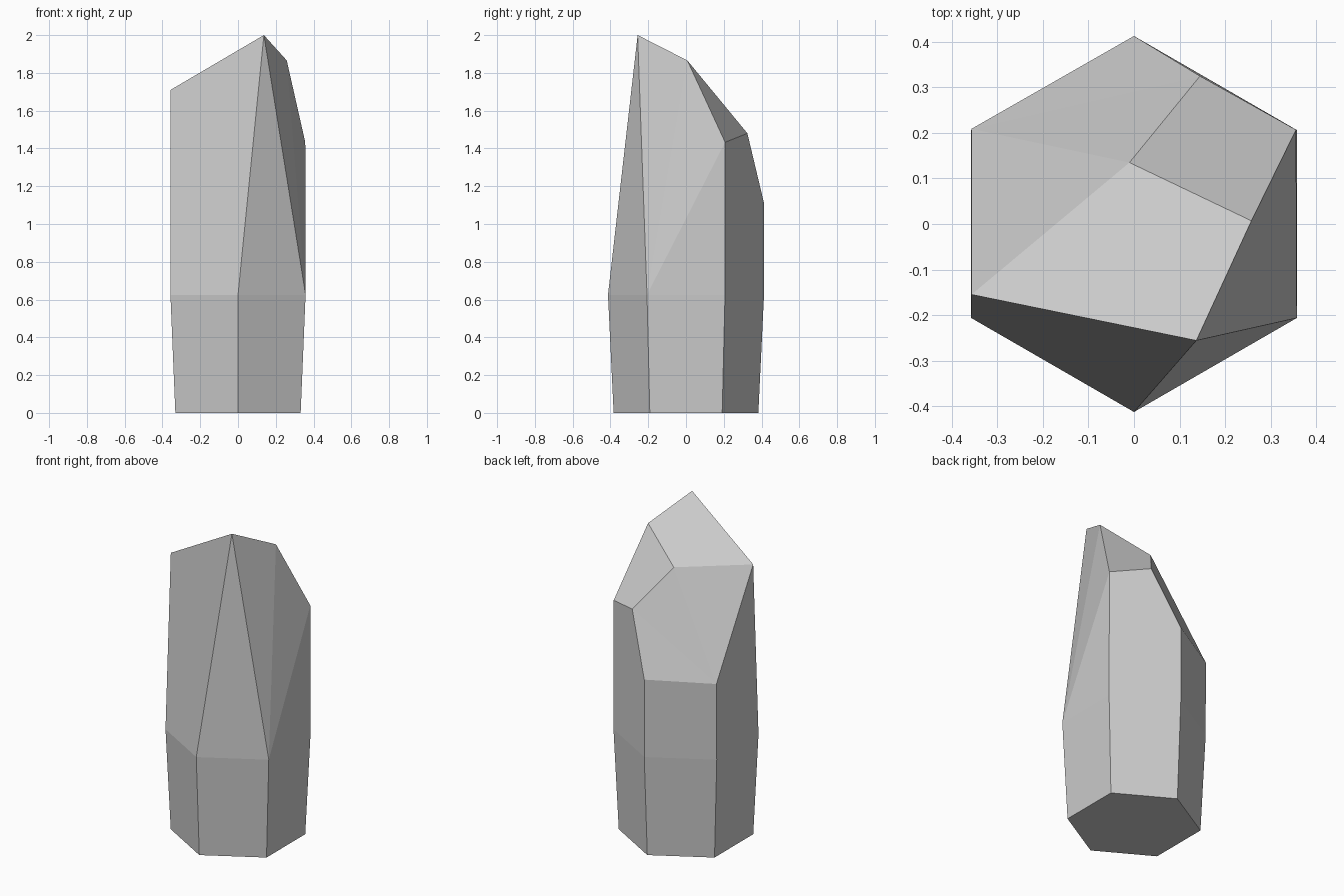
import bpy
import bmesh
import math

if "Cube" in bpy.data.objects:
    bpy.data.objects.remove(bpy.data.objects["Cube"])

bm = bmesh.new()


def hex_ring(radius, z):
    """Six corners, counter-clockwise from the front corner."""
    return [bm.verts.new((radius * math.cos(math.radians(a)),
                          radius * math.sin(math.radians(a)), z))
            for a in range(-90, 270, 60)]


# Tapered hexagonal shaft
base = hex_ring(0.383, 0.0)
belt = hex_ring(0.413, 0.625)
bm.faces.new(base[::-1])
for i in range(6):
    j = (i + 1) % 6
    bm.faces.new((base[i], base[j], belt[j], belt[i]))

# Corners of the slanted, chipped tip
peak, shoulder, right, chip, middle, left, back, back_left = [
    bm.verts.new(p) for p in (
        (0.137, -0.256, 2.0), (0.258, 0.007, 1.866), (0.356, 0.207, 1.433),
        (0.145, 0.325, 1.48), (-0.01, 0.135, 1.71), (-0.357, -0.155, 1.71),
        (0.0, 0.413, 1.11), (-0.357, 0.209, 1.10))]
front, front_r, back_r, rear, back_l, front_l = belt

for face in (
    # Sides above the belt
    (front, front_r, peak),
    (front_r, shoulder, peak), (front_r, right, shoulder),
    (front_r, back_r, right),
    (back_r, rear, back, chip, right),
    (rear, back_l, back_left, back),
    (back_l, front_l, left, back_left),
    (front_l, front, peak, left),
    # Top facets
    (peak, shoulder, middle, left),
    (shoulder, right, chip, middle),
    (chip, back, back_left),
    (chip, back_left, middle),
    (middle, back_left, left),
):
    bm.faces.new(face)

bmesh.ops.recalc_face_normals(bm, faces=bm.faces)
mesh = bpy.data.meshes.new("crystal")
bm.to_mesh(mesh)
bm.free()
bpy.context.collection.objects.link(bpy.data.objects.new("crystal", mesh))
